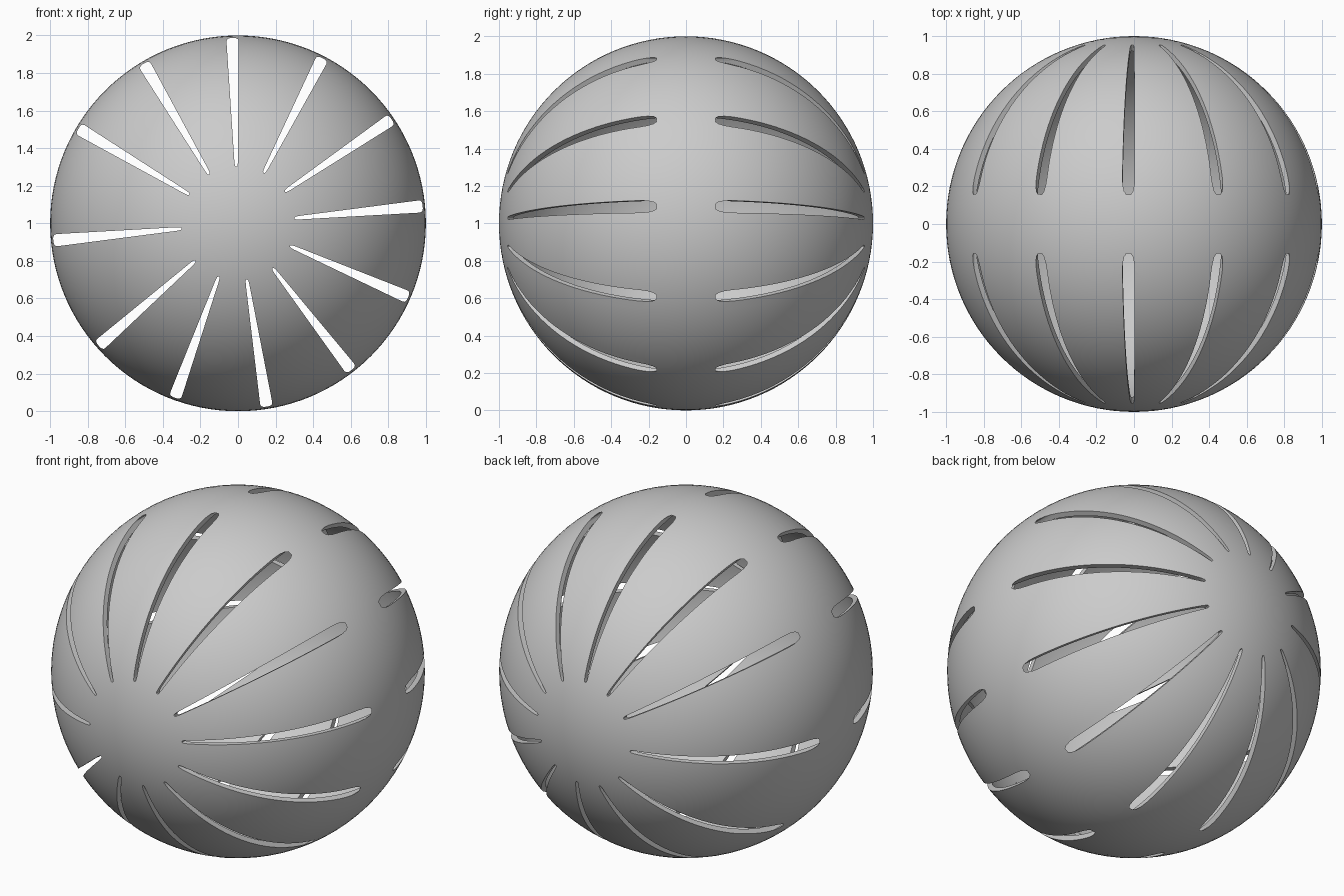
import bpy, bmesh, math
from mathutils import Matrix, Vector

if "Cube" in bpy.data.objects:
    bpy.data.objects.remove(bpy.data.objects["Cube"])

CENTRE = Vector((0, 0, 1))
ROT = Matrix.Translation(CENTRE) @ Matrix.Rotation(math.pi / 2, 4, 'X')


def make_object(name, bm):
    mesh = bpy.data.meshes.new(name)
    bm.to_mesh(mesh)
    bm.free()
    ob = bpy.data.objects.new(name, mesh)
    bpy.context.collection.objects.link(ob)
    return ob


# Hollow ball: outer sphere plus a reversed inner sphere, poles along y
bm = bmesh.new()
bmesh.ops.create_uvsphere(bm, u_segments=128, v_segments=64, radius=1.0, matrix=ROT)
outer = set(bm.faces)
bmesh.ops.create_uvsphere(bm, u_segments=128, v_segments=64, radius=0.97, matrix=ROT)
bmesh.ops.reverse_faces(bm, faces=[f for f in bm.faces if f not in outer])
ball = make_object("slotted_ball", bm)

# Tapered slot outline: (distance from axis, half width)
HALF = [(0.302, 0.003), (0.308, 0.007), (0.33, 0.0095), (0.968, 0.0325),
        (0.978, 0.030), (0.984, 0.023), (0.987, 0.012)]
OUTLINE = HALF + [(r, -w) for r, w in reversed(HALF)]

# Eleven evenly spaced slots and one opposite, cut straight through along y
angles = [5.3 + 28.8 * k for k in range(-5, 6)] + [185.3]
bm = bmesh.new()
for deg in angles:
    a = math.radians(deg)
    c, s = math.cos(a), math.sin(a)
    verts = [bm.verts.new((r * c - w * s, -1.2, 1 + r * s + w * c)) for r, w in OUTLINE]
    face = bm.faces.new(verts)
    ext = bmesh.ops.extrude_face_region(bm, geom=[face])
    bmesh.ops.translate(bm, vec=(0, 2.4, 0),
                        verts=[v for v in ext["geom"] if isinstance(v, bmesh.types.BMVert)])
bmesh.ops.recalc_face_normals(bm, faces=bm.faces)
cutter = make_object("slot_cutter", bm)
cutter.hide_render = True

# Cut the slots and smooth the shell
mod = ball.modifiers.new("slots", 'BOOLEAN')
mod.operation = 'DIFFERENCE'
mod.solver = 'EXACT'
mod.object = cutter
bpy.ops.object.select_all(action='DESELECT')
bpy.context.view_layer.objects.active = ball
ball.select_set(True)
bpy.ops.object.modifier_apply(modifier=mod.name)
bpy.data.objects.remove(cutter)
bpy.ops.object.shade_smooth_by_angle(angle=math.radians(30))
